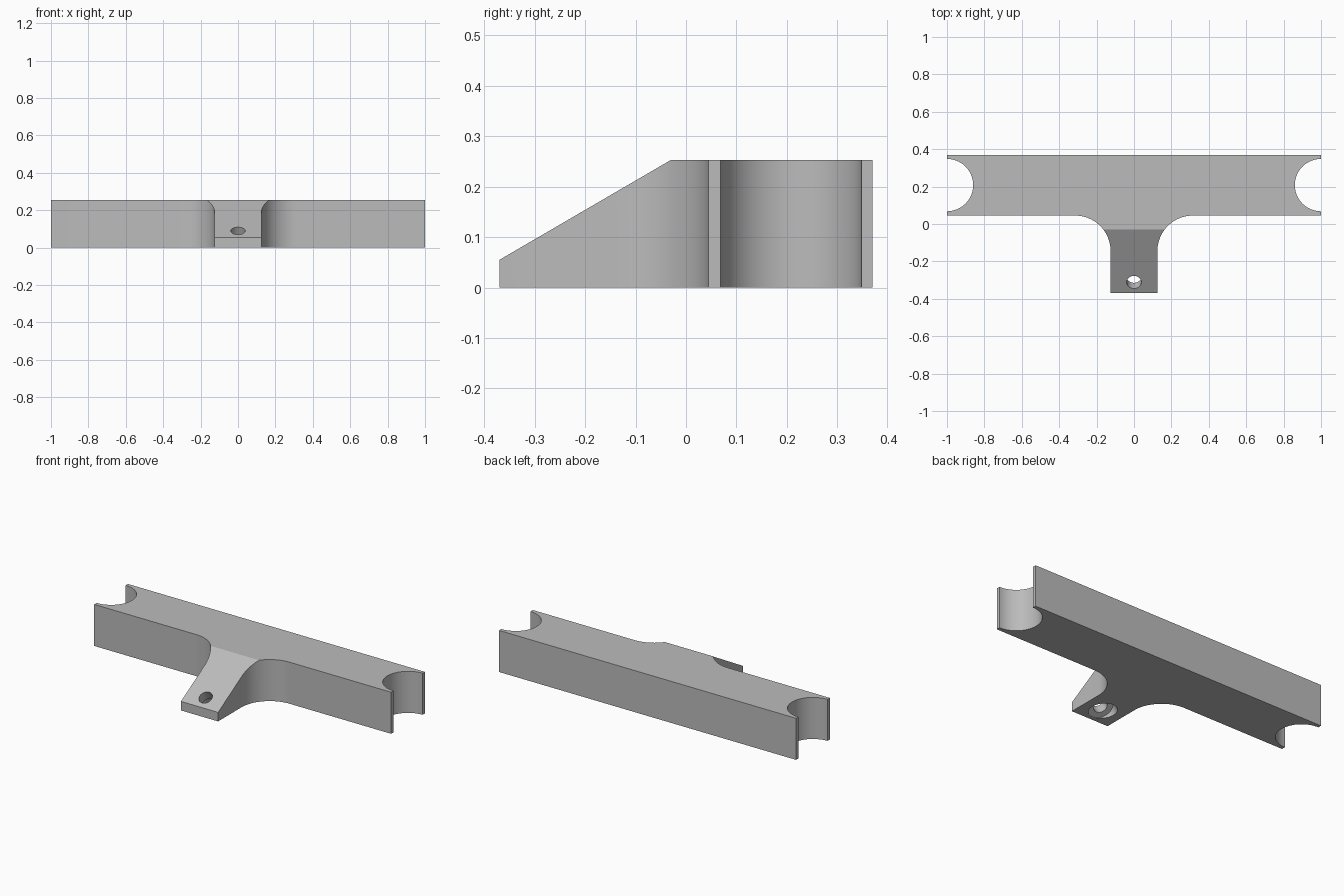
import bpy, bmesh, math
from mathutils import Matrix, Vector

cube = bpy.data.objects.get("Cube")
if cube:
    bpy.data.objects.remove(cube, do_unlink=True)

BACK, BAR_FRONT, TIP = 0.37, 0.045, -0.37
HEIGHT, TIP_HEIGHT, CREST = 0.253, 0.055, -0.03
STEM, FILLET, NOTCH = 0.125, 0.19, 0.14
SLOPE = math.atan2(HEIGHT - TIP_HEIGHT, CREST - TIP)

grey = bpy.data.materials.new("plain grey")
grey.use_nodes = True
colour = (0.5, 0.5, 0.5, 1)
grey.diffuse_color = colour
grey.node_tree.nodes["Principled BSDF"].inputs["Base Color"].default_value = colour


def arc(cx, cy, r, start, end, steps=28):
    angles = [math.radians(start + (end - start) * i / steps) for i in range(steps + 1)]
    return [(cx + r * math.cos(a), cy + r * math.sin(a)) for a in angles]


def make_object(name, bm):
    bmesh.ops.recalc_face_normals(bm, faces=bm.faces)
    mesh = bpy.data.meshes.new(name)
    bm.to_mesh(mesh)
    bm.free()
    mesh.materials.append(grey)
    obj = bpy.data.objects.new(name, mesh)
    bpy.context.collection.objects.link(obj)
    return obj


# T-shaped outline: stem, fillet, bar and round end notch, then mirrored
half = [(STEM, TIP)]
half += arc(STEM + FILLET, BAR_FRONT - FILLET, FILLET, 180, 90)
half += [(1, BAR_FRONT)]
half += arc(1, 0.208, NOTCH, 270, 90, 40)
half += [(1, BACK)]
outline = half + [(-x, y) for x, y in reversed(half)]

bm = bmesh.new()
base = bm.faces.new([bm.verts.new((x, y, 0)) for x, y in outline])
top = bmesh.ops.extrude_face_region(bm, geom=[base])["geom"]
bmesh.ops.translate(bm, vec=(0, 0, HEIGHT),
                    verts=[v for v in top if isinstance(v, bmesh.types.BMVert)])

# Slice the sloping top of the stem
normal = Vector((0, -math.sin(SLOPE), math.cos(SLOPE)))
bmesh.ops.bisect_plane(bm, geom=bm.verts[:] + bm.edges[:] + bm.faces[:],
                       plane_co=(0, CREST, HEIGHT), plane_no=normal, clear_outer=True)
bmesh.ops.holes_fill(bm, edges=[e for e in bm.edges if e.is_boundary], sides=0)
bracket = make_object("t_bracket", bm)

# Screw hole square to the slope, with a wider recess underneath
hole_y = -0.311
hole_top = Vector((0, hole_y, TIP_HEIGHT + (hole_y - TIP) * math.tan(SLOPE)))


def drill(name, radius, near, far):
    bm = bmesh.new()
    bmesh.ops.create_cone(bm, cap_ends=True, segments=48, radius1=radius, radius2=radius,
                          depth=far - near)
    centre = hole_top - normal * (near + far) / 2
    bm.transform(Matrix.Translation(centre) @ Matrix.Rotation(SLOPE, 4, "X"))
    cutter = make_object(name, bm)
    cutter.hide_render = True
    mod = bracket.modifiers.new(name, "BOOLEAN")
    mod.operation, mod.solver, mod.object = "DIFFERENCE", "EXACT", cutter
    bpy.context.view_layer.objects.active = bracket
    bpy.ops.object.modifier_apply(modifier=name)
    bpy.data.objects.remove(cutter, do_unlink=True)


drill("screw_hole", 0.039, -0.1, 0.3)
drill("screw_recess", 0.073, 0.06, 0.3)

bpy.ops.object.select_all(action="DESELECT")
bracket.select_set(True)
bpy.context.view_layer.objects.active = bracket
bpy.ops.object.shade_smooth_by_angle(angle=math.radians(25))
